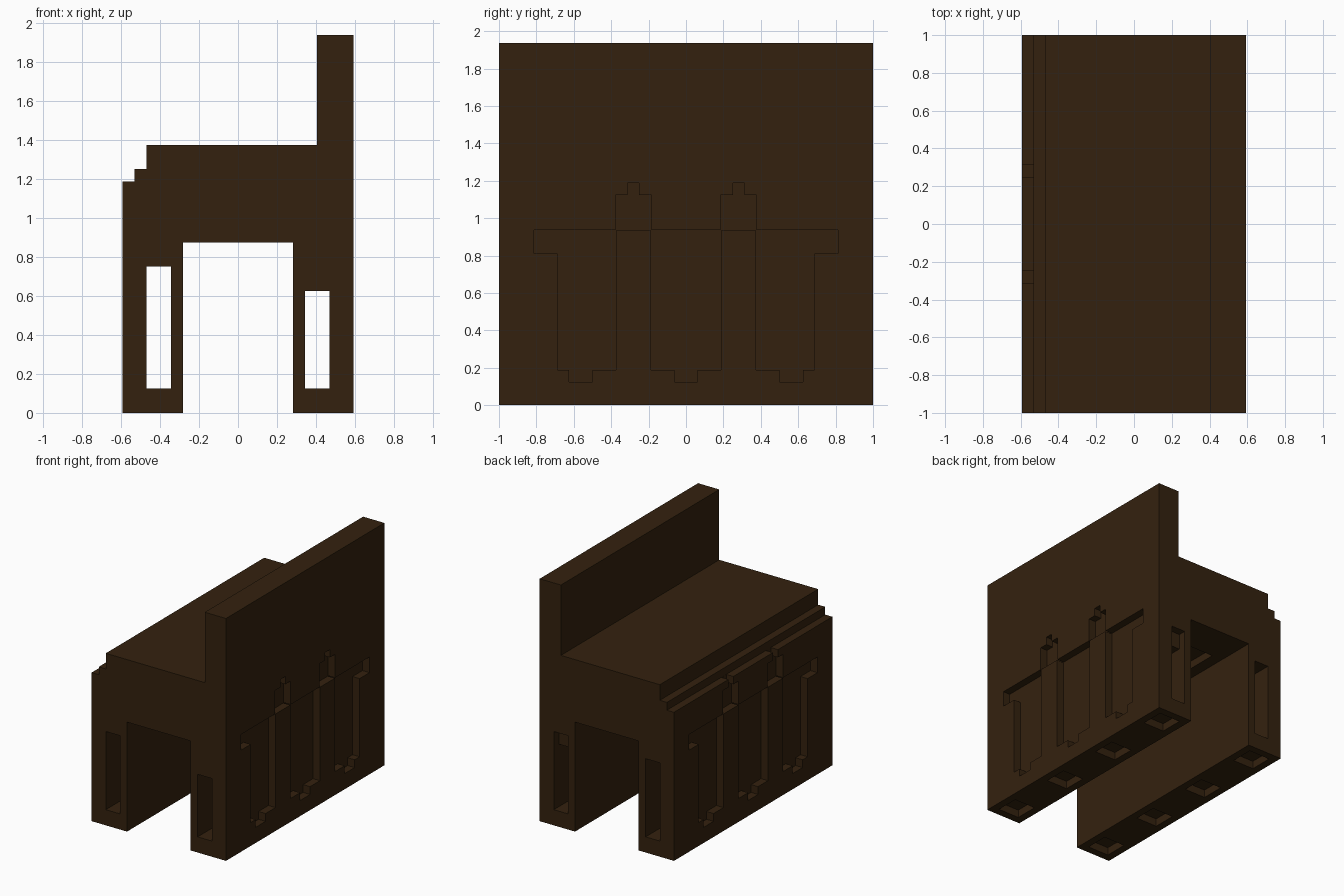
import bpy
import bmesh
from mathutils import Vector

if "Cube" in bpy.data.objects:
    bpy.data.objects.remove(bpy.data.objects["Cube"])

U = 0.0625  # one grid step

wood = bpy.data.materials.new("dark brown wood")
wood.use_nodes = True
colour = (0.034, 0.0155, 0.0045, 1)
wood.diffuse_color = colour
bsdf = next(n for n in wood.node_tree.nodes if n.type == 'BSDF_PRINCIPLED')
bsdf.inputs["Base Color"].default_value = colour


def prism(bm, points, place, a, b):
    """Extrude a 2D outline from depth a to depth b (all in grid steps)."""
    face = bm.faces.new([bm.verts.new(Vector(place(p, q, a)) * U) for p, q in points])
    ext = bmesh.ops.extrude_face_region(bm, geom=[face])
    move = (Vector(place(0, 0, b)) - Vector(place(0, 0, a))) * U
    bmesh.ops.translate(bm, vec=move,
                        verts=[v for v in ext["geom"] if isinstance(v, bmesh.types.BMVert)])


def rect(p0, p1, q0, q1):
    return [(p0, q0), (p1, q0), (p1, q1), (p0, q1)]


def make(name, bm):
    bmesh.ops.recalc_face_normals(bm, faces=bm.faces)
    mesh = bpy.data.meshes.new(name)
    bm.to_mesh(mesh)
    bm.free()
    mesh.materials.append(wood)
    obj = bpy.data.objects.new(name, mesh)
    bpy.context.collection.objects.link(obj)
    return obj


def along_y(x, z, y):
    return (x, y, z)


def along_x(y, z, x):
    return (x, y, z)


def along_z(x, y, z):
    return (x, y, z)


# Bench body: stepped seat edge, two hollow legs and a tall backrest
bm = bmesh.new()
prism(bm, [(-9.5, 0), (-4.5, 0), (-4.5, 14), (4.5, 14), (4.5, 0), (9.5, 0),
           (9.5, 31), (6.5, 31), (6.5, 22), (-7.5, 22), (-7.5, 20), (-8.5, 20),
           (-8.5, 19), (-9.5, 19)], along_y, -16, 16)
bench = make("bench_body", bm)

# Cutters
bm = bmesh.new()

# Tunnels running through the legs
prism(bm, rect(-7.5, -5.5, 2, 12), along_y, -17, 17)
prism(bm, rect(5.5, 7.5, 2, 10), along_y, -17, 17)
prism(bm, rect(5.5, 7.5, 2.01, 12), along_y, 15, 17)

# Carved panels on both long sides
centre_panel = [(-3, 15), (-3, 3), (-1, 3), (-1, 2), (1, 2), (1, 3), (3, 3), (3, 15)]
end_panel = [(6, 15), (6, 3), (8, 3), (8, 2), (10, 2), (10, 3), (11, 3),
             (11, 13), (13, 13), (13, 15)]
for side in (-1, 1):
    tip = 19.2 if side < 0 else 19
    finial = [(2.95, 14.96), (6.05, 14.96), (6.05, 18), (5, 18), (5, tip),
              (4, tip), (4, 18), (2.95, 18)]
    prism(bm, centre_panel, along_x, side * 8.51, side * 10)
    for end in (-1, 1):
        for outline in (end_panel, finial):
            prism(bm, [(y * end, z) for y, z in outline], along_x, side * 8.51, side * 10)

# Square sockets under the legs
for x in (-7, 7):
    for y in (-13.5, -4.5, 4.5, 13.5):
        prism(bm, rect(x - 1.5, x + 1.5, y - 1.5, y + 1.5), along_z, -1, 1)

# Coffers in the ceiling between the legs
for y0, y1 in ((-11, -6), (-3, 3), (6, 11)):
    prism(bm, rect(-3, 3, y0, y1), along_z, 13.5, 15)

cutter = make("carving_cutter", bm)
cutter.hide_render = True

# Carve the body, then drop the cutter
mod = bench.modifiers.new("carving", 'BOOLEAN')
mod.operation = 'DIFFERENCE'
mod.solver = 'EXACT'
mod.use_self = True
mod.object = cutter
bpy.context.view_layer.objects.active = bench
bench.select_set(True)
bpy.ops.object.modifier_apply(modifier=mod.name)
bpy.data.objects.remove(cutter)
